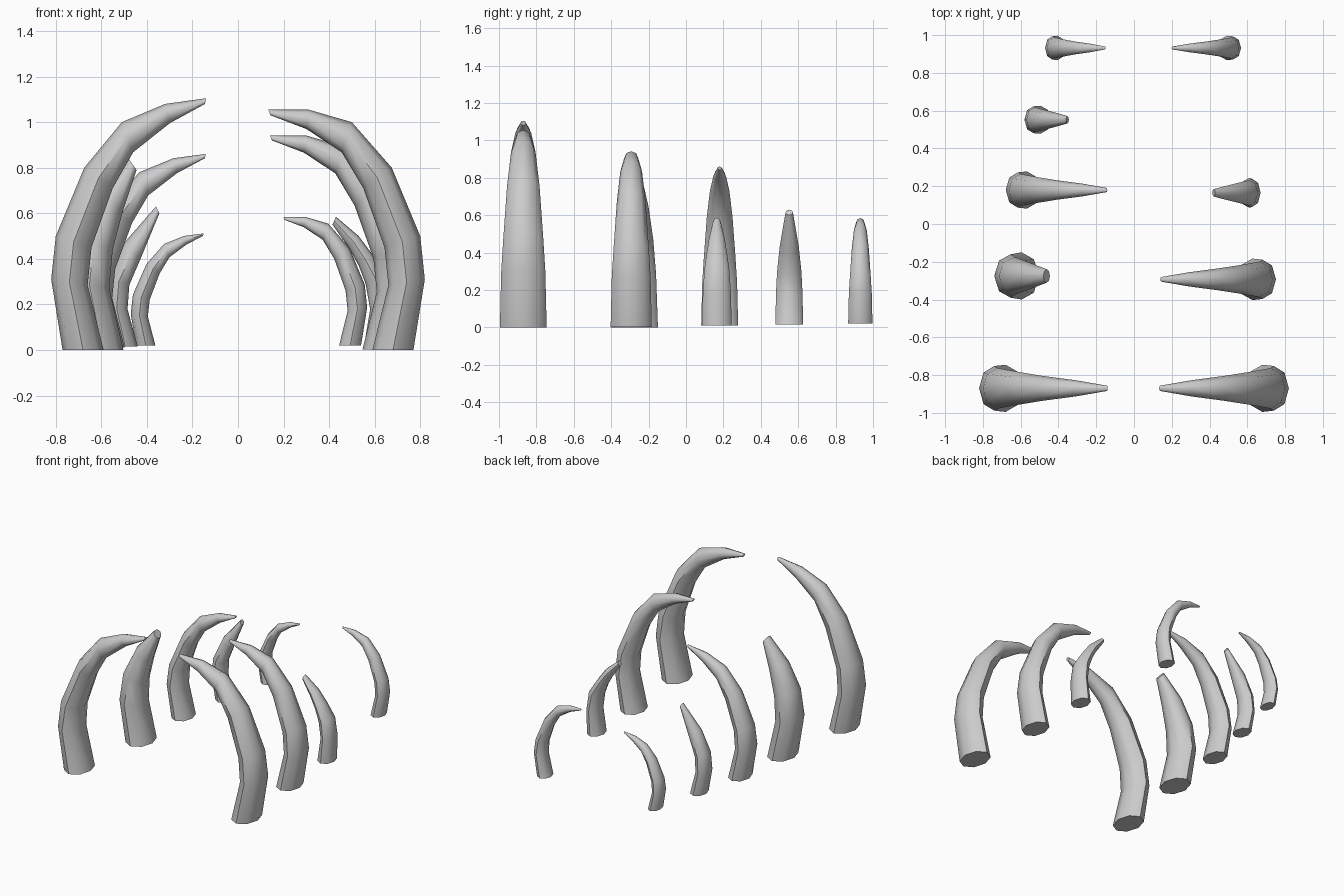
import bpy, bmesh, math

if "Cube" in bpy.data.objects:
    bpy.data.objects.remove(bpy.data.objects["Cube"])

# Each ring: outer x, outer z, inner x, inner z, half depth (x runs inward from the base centre)
LONG_RISING = [(-.09, 0, .09, 0, .125), (-.14, .31, .02, .285, .118), (-.12, .5, .037, .45, .107),
               (.005, .8, .13, .71, .087), (.17, 1.0, .22, .868, .066), (.36, 1.08, .38, .995, .043),
               (.54, 1.105, .535, 1.08, .014)]
LONG_LEVEL = LONG_RISING[:4] + [(.18, 1.0, .225, .868, .066), (.37, 1.055, .38, .97, .043),
                                (.547, 1.055, .537, 1.03, .014)]
BROKEN_THICK = [(-.092, 0, .092, 0, .125), (-.145, .3, .03, .27, .115), (-.12, .5, .045, .44, .1),
                (-.03, .68, .09, .61, .075), (.115, .84, .15, .79, .036)]
BROKEN_UPRIGHT = [(-.055, 0, .055, 0, .074), (-.085, .17, .01, .165, .071), (-.075, .3, .018, .27, .065),
                  (-.005, .455, .065, .38, .051), (.135, .615, .15, .585, .02)]
BROKEN_CURVED = [(-.058, 0, .058, 0, .079), (-.06, .18, .03, .17, .075), (-.045, .31, .05, .28, .067),
                 (.02, .41, .08, .36, .055), (.08, .49, .125, .44, .042), (.18, .575, .195, .54, .02)]
SIDES = 8


def rib(name, profile, side, x, y, z=0, scale=(1, 1, 1)):
    """Loft eight-sided rings along a curved rib; side is -1 left, +1 right."""
    bm = bmesh.new()
    rings = []
    for ox, oz, ix, iz, depth in profile:
        ring = []
        for k in range(SIDES):
            a = 2 * math.pi * k / SIDES
            c, s = math.cos(a), math.sin(a)
            px = (ox + ix) / 2 + c * (ox - ix) / 2
            pz = (oz + iz) / 2 + c * (oz - iz) / 2
            ring.append(bm.verts.new((side * (x - px * scale[0]),
                                      y + s * depth * scale[1], z + pz * scale[2])))
        rings.append(ring)
    for a, b in zip(rings, rings[1:]):
        for k in range(SIDES):
            n = (k + 1) % SIDES
            bm.faces.new((a[k], a[n], b[n], b[k]))
    bm.faces.new(rings[0])
    bm.faces.new(rings[-1])
    bmesh.ops.recalc_face_normals(bm, faces=bm.faces)
    mesh = bpy.data.meshes.new(name)
    bm.to_mesh(mesh)
    bm.free()
    ob = bpy.data.objects.new(name, mesh)
    bpy.context.collection.objects.link(ob)
    bpy.ops.object.select_all(action='DESELECT')
    ob.select_set(True)
    bpy.context.view_layer.objects.active = ob
    bpy.ops.object.shade_smooth_by_angle(angle=math.radians(50))


# Left row, front to back
rib("rib_left_1", LONG_RISING, -1, .68, -.87)
rib("rib_left_2_broken", BROKEN_THICK, -1, .595, -.275)
rib("rib_left_3", LONG_RISING, -1, .568, .18, .01, (.79, .79, .77))
rib("rib_left_4_broken", BROKEN_UPRIGHT, -1, .495, .552, .015)
rib("rib_left_5", LONG_RISING, -1, .405, .932, .02, (.47, .52, .445))

# Right row, front to back (fourth rib missing)
rib("rib_right_1", LONG_LEVEL, 1, .68, -.87)
rib("rib_right_2", LONG_LEVEL, 1, .627, -.293, .003, (.89, .88, .89))
rib("rib_right_3_broken", BROKEN_CURVED, 1, .61, .165, .01)
rib("rib_right_5", LONG_LEVEL, 1, .492, .932, .02, (.535, .52, .535))
